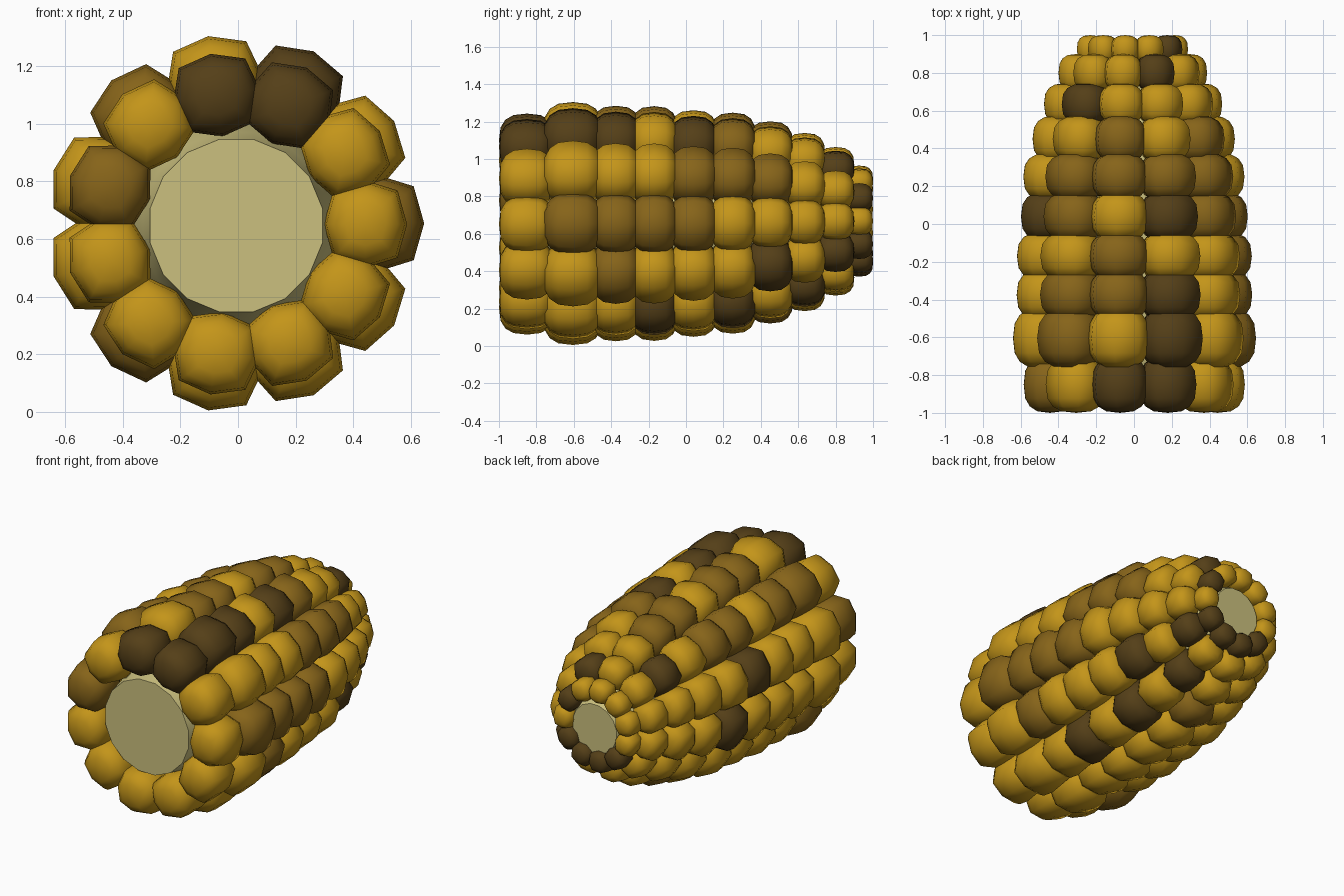
import bpy, bmesh, math
from mathutils import Vector

if "Cube" in bpy.data.objects:
    bpy.data.objects.remove(bpy.data.objects["Cube"])

CZ = 0.647          # height of the core axis
KERNELS = 11        # kernels around each ring


def material(name, rgb):
    m = bpy.data.materials.new(name)
    m.diffuse_color = (*rgb, 1)
    m.use_nodes = True
    m.node_tree.nodes["Principled BSDF"].inputs["Base Color"].default_value = m.diffuse_color
    return m


MATS = {
    'G': material("golden", (0.55, 0.30, 0.010)),
    'M': material("brown", (0.24, 0.127, 0.010)),
    'D': material("dark_brown", (0.090, 0.050, 0.009)),
}
CORE_MAT = material("pale_core", (0.60, 0.53, 0.21))

# ring: centre y, half length, outer radius, centre x, centre z
RINGS = [(-0.850, 0.150, 0.597, -0.010, 0.652), (-0.605, 0.160, 0.656, -0.010, 0.655),
         (-0.375, 0.135, 0.636, -0.010, 0.655), (-0.17, 0.130, 0.634, -0.010, 0.655),
         (0.04, 0.132, 0.612, -0.010, 0.655), (0.25, 0.127, 0.597, -0.012, 0.657),
         (0.45, 0.124, 0.546, -0.012, 0.661), (0.635, 0.110, 0.481, -0.014, 0.663),
         (0.80, 0.100, 0.401, -0.014, 0.667), (0.925, 0.075, 0.300, -0.014, 0.668)]
# colour of each kernel column, front to tip
COLUMNS = ["GMMMMGGGGG", "GGGGMMMGGD", "DDDGDMGGDG", "DGMMGMMGGG",
           "GMMGMMGDGG", "MGGGDGGGGG", "GGGGGDGGGG", "GMGGGGGGGD",
           "GGGGGGMGGD", "GGGDGDGDGD", "GGMGGGDGDD"]


def spow(v, e):
    return math.copysign(abs(v) ** e, v)


def lathe(bm, sections, mat=0):
    """Bridge rings of points; single-point sections close to a pole."""
    rows = [[bm.verts.new(p) for p in s] for s in sections]
    for a, b in zip(rows, rows[1:]):
        n = max(len(a), len(b))
        for i in range(n):
            j = (i + 1) % n
            quad = []
            for v in (a[i % len(a)], a[j % len(a)], b[j % len(b)], b[i % len(b)]):
                if v not in quad:
                    quad.append(v)
            bm.faces.new(quad).material_index = mat
    return rows


def finish(bm, name, mats, smooth):
    bmesh.ops.recalc_face_normals(bm, faces=bm.faces)
    me = bpy.data.meshes.new(name)
    bm.to_mesh(me)
    bm.free()
    for m in mats:
        me.materials.append(m)
    for p in me.polygons:
        p.use_smooth = smooth
    ob = bpy.data.objects.new(name, me)
    bpy.context.collection.objects.link(ob)
    return ob


def kernel(bm, hub, half, rc, angle, mat):
    """Squarish eight-sided bead, rounded along the cob."""
    out = Vector((math.cos(angle), 0, math.sin(angle)))
    side = Vector((-math.sin(angle), 0, math.cos(angle)))
    centre = out * rc + hub
    steps = 8
    sections = []
    for s in range(steps + 1):
        t = -math.pi / 2 + math.pi * s / steps
        dy = Vector((0, half * spow(math.sin(t), 0.75), 0))
        if s in (0, steps):
            sections.append([centre + dy])
            continue
        r = math.cos(t) ** 0.75
        ring = []
        for i in range(8):
            a = i * math.pi / 4
            ring.append(centre + dy + out * (0.32 * rc * r * spow(math.cos(a), 0.75))
                        + side * (0.335 * rc * r * spow(math.sin(a), 0.75)))
        sections.append(ring)
    lathe(bm, sections, mat)


# Kernel rings
keys = list(MATS)
for n, (y, half, outer, cx, cz) in enumerate(RINGS):
    bm = bmesh.new()
    for k in range(KERNELS):
        kernel(bm, Vector((cx, y, cz)), half, outer / 1.32,
               2 * math.pi * k / KERNELS, keys.index(COLUMNS[k][n]))
    finish(bm, f"kernel_ring_{n + 1}", MATS.values(), True)

# Core with flat ends
profile = [(-0.93, 0.305), (-0.80, 0.33)]
profile += [(r[0], 0.80 * r[2] / 1.32) for r in RINGS[1:-1]] + [(0.95, 0.16)]
bm = bmesh.new()
rows = lathe(bm, [[Vector((r * math.cos(a) - 0.006, y, CZ + r * math.sin(a)))
                   for a in (2 * math.pi * (i + 0.5) / 16 for i in range(16))]
                  for y, r in profile])
bm.faces.new(rows[0])
bm.faces.new(rows[-1])
core = finish(bm, "cob_core", [CORE_MAT], True)
bpy.context.view_layer.objects.active = core
core.select_set(True)
bpy.ops.object.shade_smooth_by_angle(angle=math.radians(40))
